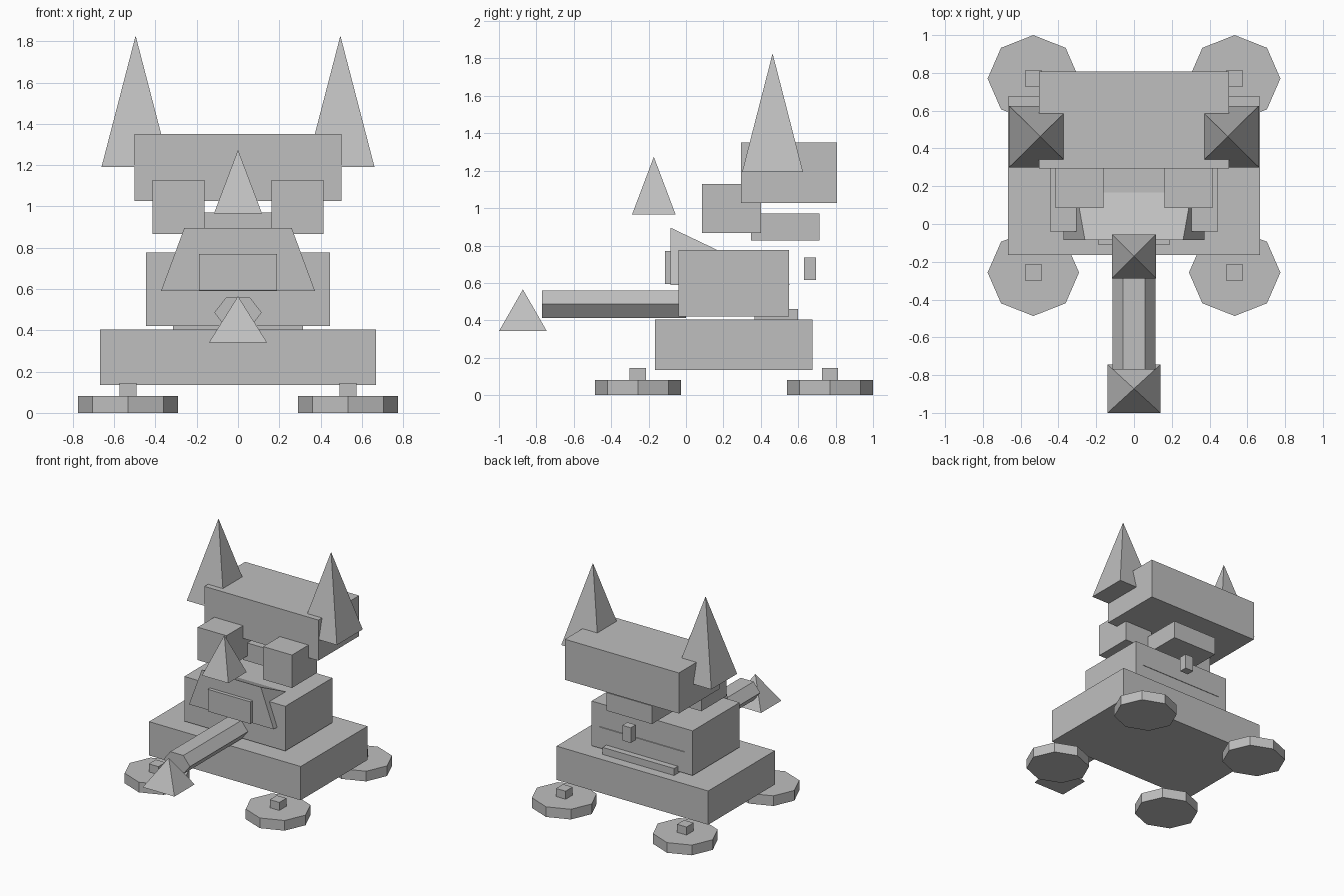
import bpy
import math

if "Cube" in bpy.data.objects:
    bpy.data.objects.remove(bpy.data.objects["Cube"])

grey = bpy.data.materials.new("plain grey")
grey.diffuse_color = (0.52, 0.52, 0.52, 1)
grey.use_nodes = True
grey.node_tree.nodes["Principled BSDF"].inputs["Base Color"].default_value = grey.diffuse_color


def make(name, verts, faces):
    mesh = bpy.data.meshes.new(name)
    mesh.from_pydata(verts, [], faces)
    mesh.materials.append(grey)
    obj = bpy.data.objects.new(name, mesh)
    bpy.context.collection.objects.link(obj)
    return obj


def loft(name, a, b):
    """Closed solid between two matching rings; ring a is counter-clockwise seen from b."""
    n = len(a)
    sides = [(i, (i + 1) % n, n + (i + 1) % n, n + i) for i in range(n)]
    return make(name, a + b, [tuple(reversed(range(n))), tuple(range(n, 2 * n))] + sides)


def rect(x0, x1, y0, y1, z):
    return [(x0, y0, z), (x1, y0, z), (x1, y1, z), (x0, y1, z)]


def box(name, x, y, z):
    return loft(name, rect(*x, *y, z[0]), rect(*x, *y, z[1]))


def pyramid(name, cx, cy, hx, hy, z0, z1):
    base = rect(cx - hx, cx + hx, cy - hy, cy + hy, z0)
    return make(name, base + [(cx, cy, z1)],
                [(3, 2, 1, 0)] + [(i, (i + 1) % 4, 4) for i in range(4)])


def ring(n, rx, ry):
    return [(rx * math.cos(2 * math.pi * i / n), ry * math.sin(2 * math.pi * i / n))
            for i in range(n)]


# Body blocks
box("base", (-0.668, 0.668), (-0.165, 0.675), (0.135, 0.404))
box("body", (-0.445, 0.445), (-0.04, 0.552), (0.42, 0.776))
box("back_bar", (-0.315, 0.315), (0.365, 0.6), (0.404, 0.46))
box("neck", (-0.2, 0.2), (0.348, 0.713), (0.826, 0.97))
box("head", (-0.502, 0.502), (0.295, 0.807), (1.027, 1.35))
box("tail", (0.0, 0.075), (0.632, 0.695), (0.615, 0.736))

# Muzzle: wedge that narrows to its raised front edge
make("muzzle",
     [(-0.373, -0.084, 0.59), (0.373, -0.084, 0.59), (0.373, 0.556, 0.59),
      (-0.373, 0.556, 0.59), (-0.26, -0.084, 0.896), (0.26, -0.084, 0.896)],
     [(3, 2, 1, 0), (0, 1, 5, 4), (1, 2, 5), (2, 3, 4, 5), (3, 0, 4)])
box("mouth_plate", (-0.188, 0.188), (-0.112, -0.08), (0.594, 0.77))
pyramid("nose", 0, -0.172, 0.116, 0.116, 0.967, 1.274)

# Six-sided front beam with pyramid tip
hexagon = ring(6, 0.115, 0.085)
loft("front_beam", [(x, -0.77, 0.486 + z) for x, z in reversed(hexagon)],
     [(x, 0.0, 0.486 + z) for x, z in reversed(hexagon)])
pyramid("beam_tip", 0, -0.872, 0.14, 0.128, 0.342, 0.565)

# Mirrored parts
for side, s in (("left", -1), ("right", 1)):
    pyramid("ear_" + side, s * 0.496, 0.463, 0.165, 0.163, 1.192, 1.827)
    box("eye_" + side, sorted((s * 0.162, s * 0.415)), (0.086, 0.4), (0.866, 1.128))
    for end, y in (("front", -0.257), ("back", 0.77)):
        x = s * 0.533
        disc = [(x + u, y + v) for u, v in ring(8, 0.242, 0.23)]
        loft(f"foot_{end}_{side}", [(u, v, 0) for u, v in disc],
             [(u, v, 0.081) for u, v in disc])
        box(f"foot_peg_{end}_{side}", (x - 0.042, x + 0.042),
            (y - 0.044, y + 0.044), (0.081, 0.145))
